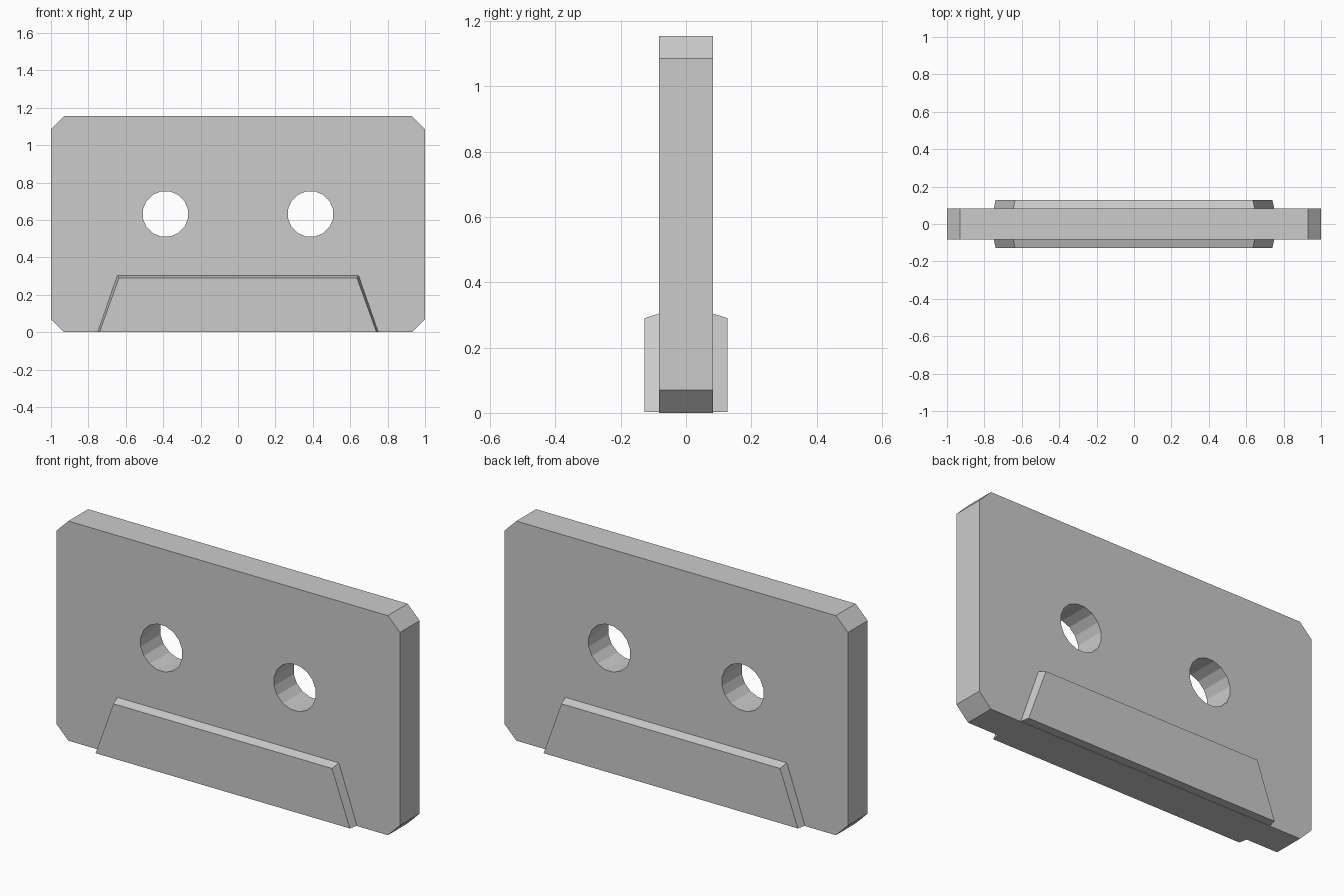
import bpy, bmesh, math

if "Cube" in bpy.data.objects:
    bpy.data.objects.remove(bpy.data.objects["Cube"])

HALF_W, HEIGHT, HALF_T, CUT = 1.0, 1.155, 0.082, 0.07


def circle(cx, cz, r, n=16):
    return [(cx + r * math.cos(2 * math.pi * (i + 0.5) / n),
             cz + r * math.sin(2 * math.pi * (i + 0.5) / n)) for i in range(n)]


# Shell: chamfered rectangle with two reel holes, extruded through its thickness
right = [(HALF_W - CUT, 0), (HALF_W, CUT), (HALF_W, HEIGHT - CUT), (HALF_W - CUT, HEIGHT)]
outline = right + [(-x, z) for x, z in reversed(right)]
curve = bpy.data.curves.new("shell", 'CURVE')
curve.dimensions = '2D'
curve.fill_mode = 'BOTH'
curve.extrude = HALF_T
for loop in (outline, circle(-0.388, 0.632, 0.123), circle(0.388, 0.632, 0.123)):
    spline = curve.splines.new('POLY')
    spline.points.add(len(loop) - 1)
    for p, (x, z) in zip(spline.points, loop):
        p.co = (x, z, 0, 1)
    spline.use_cyclic_u = True
shell = bpy.data.objects.new("shell", curve)
shell.rotation_euler.x = math.pi / 2
bpy.context.collection.objects.link(shell)
bpy.context.view_layer.objects.active = shell
shell.select_set(True)
bpy.ops.object.convert(target='MESH')

# Weld the converted caps to the walls
bm = bmesh.new()
bm.from_mesh(shell.data)
bmesh.ops.remove_doubles(bm, verts=bm.verts, dist=1e-4)
bmesh.ops.recalc_face_normals(bm, faces=bm.faces)
bm.to_mesh(shell.data)
bm.free()
shell.data.shade_flat()

# Raised tape panel: bevelled trapezoid on the front, mirrored to the back
bm = bmesh.new()
rings = []
for y, xb, xt, zt in ((-HALF_T + 0.002, 0.75, 0.645, 0.305), (-0.127, 0.74, 0.636, 0.29)):
    rings.append([bm.verts.new((x, y, z)) for x, z in
                  ((-xb, 0.002), (xb, 0.002), (xt, zt), (-xt, zt))])
for ring in rings:
    bm.faces.new(ring)
for i in range(4):
    j = (i + 1) % 4
    bm.faces.new((rings[0][i], rings[0][j], rings[1][j], rings[1][i]))
bmesh.ops.recalc_face_normals(bm, faces=bm.faces)
mesh = bpy.data.meshes.new("tape_panel")
bm.to_mesh(mesh)
bm.free()
panel = bpy.data.objects.new("tape_panel", mesh)
bpy.context.collection.objects.link(panel)
mirror = panel.modifiers.new("mirror", 'MIRROR')
mirror.use_axis = (False, True, False)
mirror.use_mirror_merge = False
